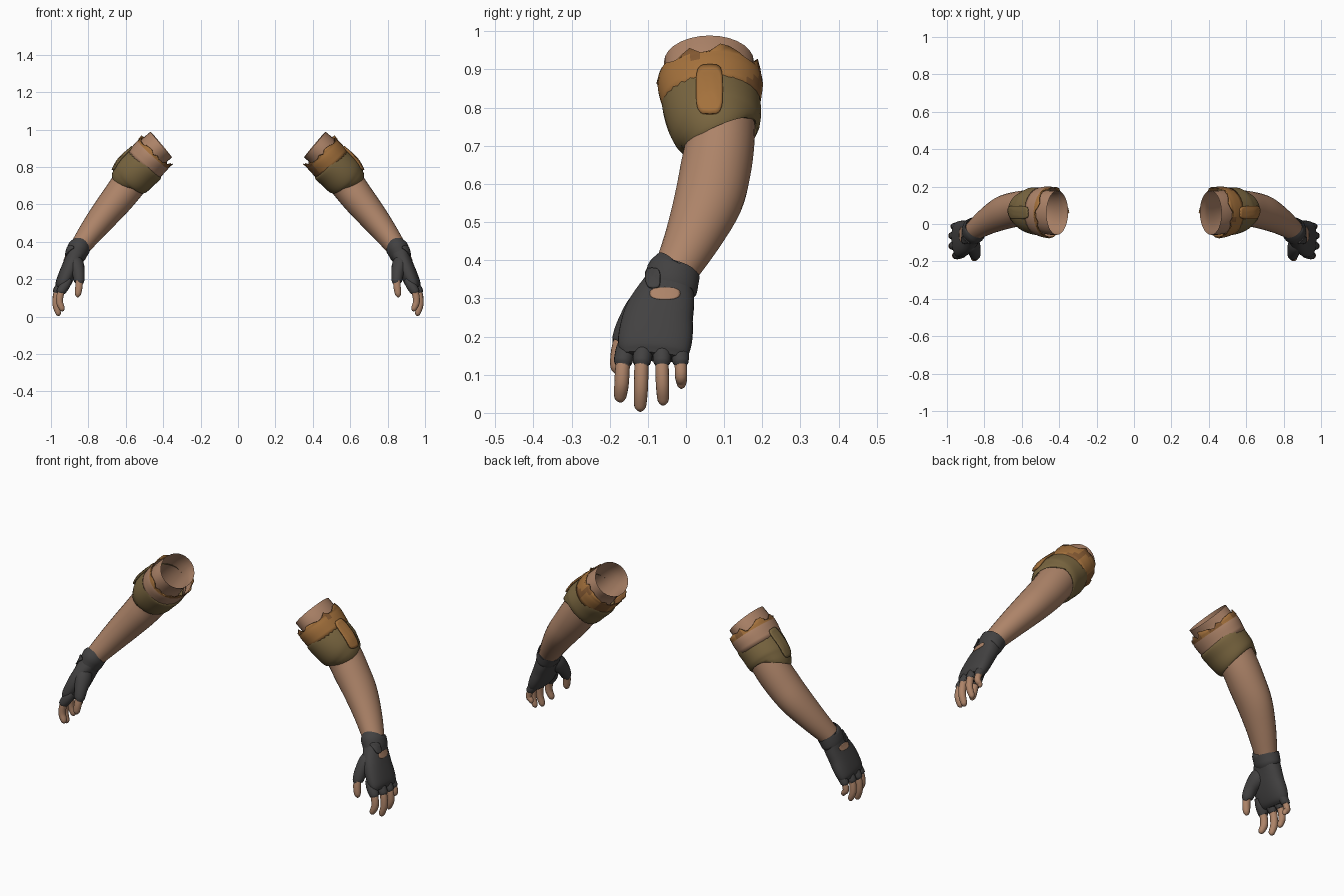
import bpy, math, random
from mathutils import Vector
from mathutils.bvhtree import BVHTree

cube = bpy.data.objects.get("Cube")
if cube:
    bpy.data.objects.remove(cube)


def material(name, rgb):
    m = bpy.data.materials.new(name)
    m.use_nodes = True
    m.diffuse_color = (*rgb, 1)
    bsdf = m.node_tree.nodes["Principled BSDF"]
    bsdf.inputs["Base Color"].default_value = (*rgb, 1)
    bsdf.inputs["Roughness"].default_value = 0.8
    return m


SKIN = material("skin", (0.42, 0.23, 0.14))
GLOVE = material("charcoal_glove", (0.055, 0.053, 0.053))
OLIVE = material("olive_cloth", (0.19, 0.13, 0.05))
ORANGE = material("orange_cloth", (0.37, 0.165, 0.045))
BROWN = material("brown_cloth", (0.23, 0.10, 0.032))


def spline(stations, steps):
    """Smooth Catmull-Rom curve through stations of x, y, z and two radii."""
    p = [Vector(s) for s in stations]
    p = [p[0] * 2 - p[1]] + p + [p[-1] * 2 - p[-2]]
    out = []
    for i in range(1, len(p) - 2):
        a, b, c, d = p[i - 1:i + 3]
        for k in range(steps):
            t = k / steps
            out.append((b * 2 + (c - a) * t + (a * 2 - b * 5 + c * 4 - d) * t ** 2
                        + (b * 3 - a - c * 3 + d) * t ** 3) / 2)
    return out + [p[-2]]


def make_object(name, side, verts, faces, mats, thickness=0):
    mesh = bpy.data.meshes.new(name)
    turned = faces if side > 0 else [f[::-1] for f in faces]
    mesh.from_pydata([(v.x * side, v.y, v.z) for v in verts], [], turned)
    for m in mats:
        mesh.materials.append(m)
    obj = bpy.data.objects.new(("left_" if side > 0 else "right_") + name, mesh)
    bpy.context.collection.objects.link(obj)
    bpy.ops.object.select_all(action="DESELECT")
    obj.select_set(True)
    bpy.context.view_layer.objects.active = obj
    bpy.ops.object.shade_smooth_by_angle(angle=math.radians(50))
    if thickness:
        mod = obj.modifiers.new("thickness", "SOLIDIFY")
        mod.thickness = thickness
        mod.offset = 1
    return obj


def loft(name, side, stations, mats, sides=20, steps=4, cap=False,
         power=1.0, ragged=0, thickness=0):
    """Tube of oval rings; returns the object and its unmirrored geometry."""
    rows = spline(stations, steps)
    centres = [Vector(r[:3]) for r in rows]
    verts, faces = [], []
    for i, r in enumerate(rows):
        t = (centres[min(i + 1, len(rows) - 1)] - centres[max(i - 1, 0)]).normalized()
        u = Vector((0, 1, 0))
        u = (u - t * u.dot(t)).normalized()
        v = t.cross(u)
        for j in range(sides):
            ang = math.tau * j / sides
            c, s = math.cos(ang), math.sin(ang)
            c = math.copysign(abs(c) ** power, c)
            s = math.copysign(abs(s) ** power, s)
            point = centres[i] + u * (c * r[3]) + v * (s * r[4])
            if ragged and i == 0:
                point += t * random.uniform(-ragged, ragged) + (u * c + v * s) * random.uniform(0, ragged / 2)
            verts.append(point)
    for i in range(len(rows) - 1):
        for j in range(sides):
            k = (j + 1) % sides
            faces.append([i * sides + j, i * sides + k, (i + 1) * sides + k, (i + 1) * sides + j])
    if cap:
        faces.append(list(range(len(verts) - sides, len(verts))))
    return make_object(name, side, verts, faces, mats, thickness), verts, faces


def patch(name, side, bases, y, z, half_y, half_z, mat, power, thickness):
    """Rounded plate laid onto the outer side of the given lofts."""
    trees = [BVHTree.FromPolygons(v, f) for _, v, f in bases]
    sides, rings = 24, 6
    verts, faces = [], []
    for i in range(rings):
        for j in range(sides):
            ang = math.tau * j / sides
            c, s = math.cos(ang), math.sin(ang)
            scale = max((i + 0.3) / (rings - 0.7), 0.02)
            py = y + half_y * scale * math.copysign(abs(c) ** power, c)
            pz = z + half_z * scale * math.copysign(abs(s) ** power, s)
            hits = [t.ray_cast(Vector((2, py, pz)), Vector((-1, 0, 0)))[0] for t in trees]
            x = max([h.x for h in hits if h] or [0.6])
            verts.append(Vector((x + 0.002, py, pz)))
    for i in range(rings - 1):
        for j in range(sides):
            k = (j + 1) % sides
            faces.append([i * sides + j, (i + 1) * sides + j, (i + 1) * sides + k, i * sides + k])
    faces.append(list(range(sides)))
    return make_object(name, side, verts, faces, [mat], thickness)


def build_arm(side):
    random.seed(4)
    # Bare arm, open at the top
    arm = loft("arm", side, [
        (.41, .06, .92, .118, .09), (.455, .062, .88, .118, .09),
        (.52, .075, .80, .108, .095), (.58, .088, .715, .092, .093),
        (.64, .077, .635, .093, .088), (.705, .058, .555, .09, .08),
        (.78, .018, .46, .074, .067), (.85, -.03, .365, .056, .052),
        (.87, -.04, .33, .05, .045)], [SKIN], sides=28)

    # Torn sleeve end, mottled by a wave pattern
    cloth = loft("torn_sleeve", side, [
        (.44, .062, .882, .13, .105), (.465, .064, .855, .134, .108),
        (.505, .068, .81, .124, .106)], [ORANGE, BROWN, SKIN],
        sides=32, steps=3, ragged=.018, thickness=.004)
    for poly in cloth[0].data.polygons:
        c = poly.center
        if side < 0 and poly.index >= 32 * 2:
            poly.material_index = 2
        elif math.sin(45 * c.y + 1) + math.sin(50 * c.z + 30 * c.x * side) > 0.5:
            poly.material_index = 1

    # Rolled cuff and its button tab
    cuff = loft("rolled_cuff", side, [
        (.475, .063, .83, .118, .098), (.487, .065, .82, .129, .112),
        (.525, .07, .787, .127, .114), (.56, .077, .752, .12, .113),
        (.58, .083, .733, .108, .104), (.583, .085, .728, .092, .09)], [OLIVE], sides=28)
    patch("cuff_tab", side, [arm, cloth, cuff], .062, .845, .033, .063,
          ORANGE if side > 0 else OLIVE, .5, .009)

    # Glove body with wrist strap, fastener and opening on the back of the hand
    glove = loft("glove", side, [
        (.847, -.03, .375, .062, .055), (.862, -.04, .345, .064, .052),
        (.88, -.055, .30, .08, .047), (.902, -.072, .25, .092, .046),
        (.925, -.08, .20, .097, .043), (.942, -.085, .165, .093, .037),
        (.952, -.087, .147, .08, .024)], [GLOVE], sides=32, cap=True, power=.85)
    strap = loft("wrist_strap", side, [
        (.847, -.031, .374, .062, .054), (.849, -.033, .37, .07, .06),
        (.861, -.038, .345, .071, .058), (.868, -.042, .326, .071, .055),
        (.87, -.043, .323, .06, .047)], [GLOVE], sides=28, steps=2)
    patch("strap_fastener", side, [strap, glove], -.085, .352, .018, .026, GLOVE, .6, .006)
    patch("glove_opening", side, [glove], -.055, .313, .04, .016, SKIN, .8, .001)

    # Four fingers with short glove sleeves: root y, mid y, tip y, tip z, x shift, radius
    fingers = {
        "index": (-.15, -.165, -.172, .028, -.02, .019),
        "middle": (-.107, -.116, -.12, .004, 0, .0185),
        "ring": (-.062, -.063, -.06, .02, .002, .0175),
        "little": (-.02, -.014, -.012, .064, -.008, .016)}
    for name, (y0, y1, y2, tip, dx, r) in fingers.items():
        mid = tip + (.13 - tip) * .5
        loft(name + "_finger", side, [
            (.935 + dx, y0, .18, r, r), (.966 + dx, y1, .13, r, r),
            (.974 + dx, (y1 + y2) / 2, mid, r, r), (.962 + dx, y2, tip + .018, r * .88, r * .85),
            (.958 + dx, y2, tip + .006, r * .62, r * .6),
            (.956 + dx, y2, tip, r * .2, r * .2)], [SKIN], sides=14, steps=3, cap=True)
        loft(name + "_glove_sleeve", side, [
            (.922 + dx, y0, .20, r, r), (.944 + dx, (y0 + y1) / 2, .168, r + .007, r + .008),
            (.967 + dx, y1, .133, r + .005, r + .005), (.968 + dx, y1, .129, r - .002, r - .002)],
            [GLOVE], sides=16, steps=3)

    # Thumb with glove sleeve
    loft("thumb", side, [
        (.848, -.165, .21, .019, .019), (.85, -.177, .165, .019, .02),
        (.855, -.182, .127, .017, .018), (.857, -.183, .112, .012, .013),
        (.858, -.183, .103, .004, .004)], [SKIN], sides=14, steps=3, cap=True)
    loft("thumb_glove_sleeve", side, [
        (.875, -.07, .32, .03, .03), (.865, -.11, .275, .046, .042),
        (.853, -.148, .23, .034, .033), (.849, -.169, .188, .026, .027),
        (.85, -.171, .183, .018, .018)], [GLOVE], sides=18)


for side in (1, -1):
    build_arm(side)
